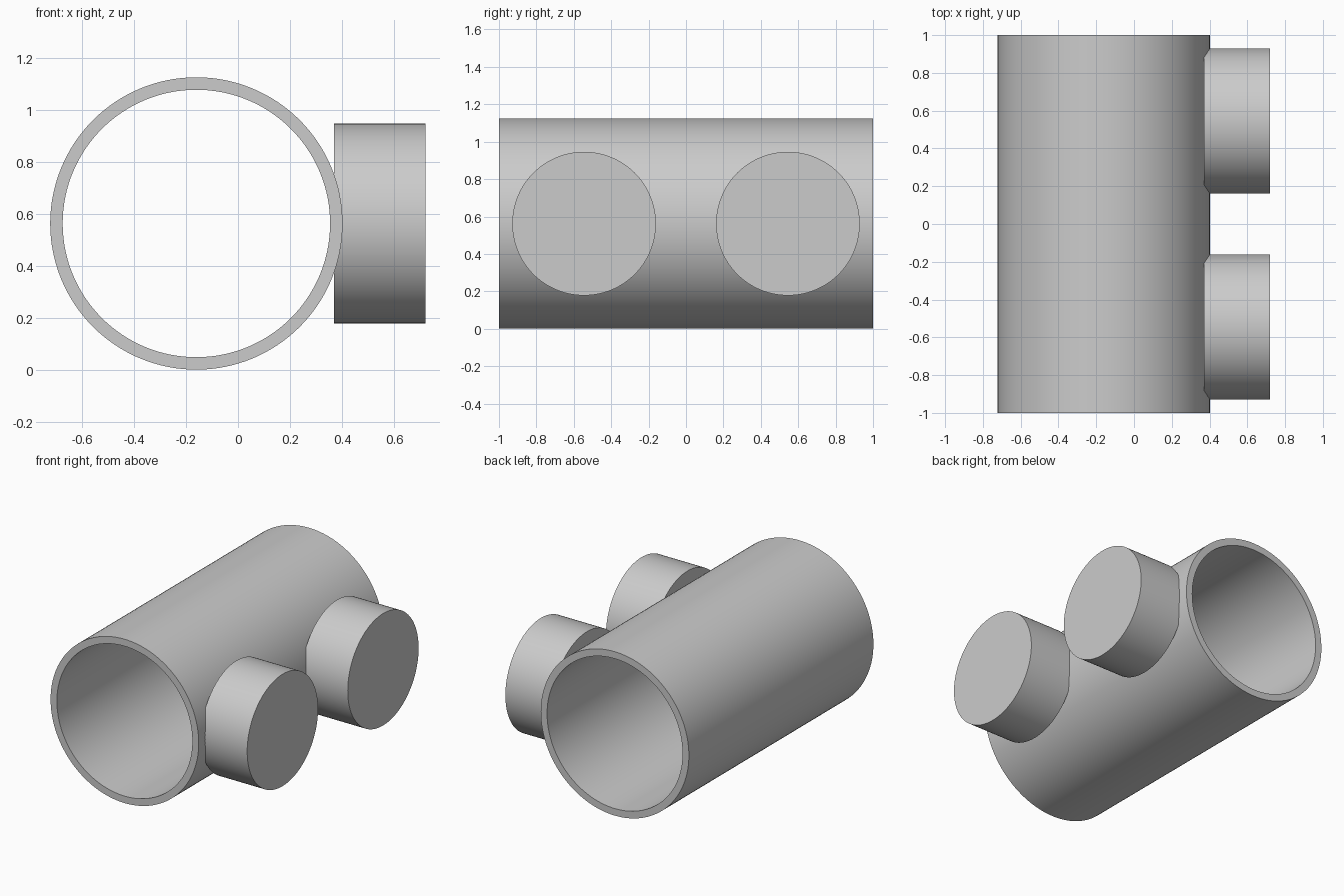
import bpy
import bmesh
from math import cos, sin, tau, radians

old = bpy.data.objects.get("Cube")
if old:
    bpy.data.objects.remove(old, do_unlink=True)

# Single neutral grey
grey = bpy.data.materials.new("light grey")
grey.use_nodes = True
colour = (0.6, 0.6, 0.6, 1)
grey.diffuse_color = colour
grey.node_tree.nodes["Principled BSDF"].inputs["Base Color"].default_value = colour

SEGMENTS = 128
AXIS_X, AXIS_Z = -0.16, 0.562


def finish(name, bm):
    bmesh.ops.recalc_face_normals(bm, faces=bm.faces)
    mesh = bpy.data.meshes.new(name)
    bm.to_mesh(mesh)
    bm.free()
    mesh.materials.append(grey)
    obj = bpy.data.objects.new(name, mesh)
    bpy.context.collection.objects.link(obj)
    bpy.ops.object.select_all(action="DESELECT")
    obj.select_set(True)
    bpy.context.view_layer.objects.active = obj
    bpy.ops.object.shade_smooth_by_angle(angle=radians(30))
    return obj


# Open pipe along y: a rectangular wall section carried round the axis
def make_pipe(name, outer, inner, half_length):
    bm = bmesh.new()
    section = [(outer, -half_length), (outer, half_length),
               (inner, half_length), (inner, -half_length)]
    rings = []
    for i in range(SEGMENTS):
        a = tau * i / SEGMENTS
        rings.append([bm.verts.new((AXIS_X + r * cos(a), y, AXIS_Z + r * sin(a)))
                      for r, y in section])
    for i, ring in enumerate(rings):
        after = rings[(i + 1) % SEGMENTS]
        for j in range(4):
            k = (j + 1) % 4
            bm.faces.new((ring[j], ring[k], after[k], after[j]))
    return finish(name, bm)


# Solid round stub along x, its inner cap sunk into the pipe wall
def make_stub(name, y, radius, x_start, x_end):
    bm = bmesh.new()
    bmesh.ops.create_cone(bm, cap_ends=True, segments=SEGMENTS, radius1=radius,
                          radius2=radius, depth=x_end - x_start)
    for v in bm.verts:
        x, side, along = v.co
        v.co = ((x_start + x_end) / 2 + along, y + side, AXIS_Z + x)
    return finish(name, bm)


make_pipe("main_pipe", 0.562, 0.514, 1.0)
for name, side in (("front_stub", -1), ("back_stub", 1)):
    make_stub(name, side * 0.545, 0.384, 0.37, 0.72)
